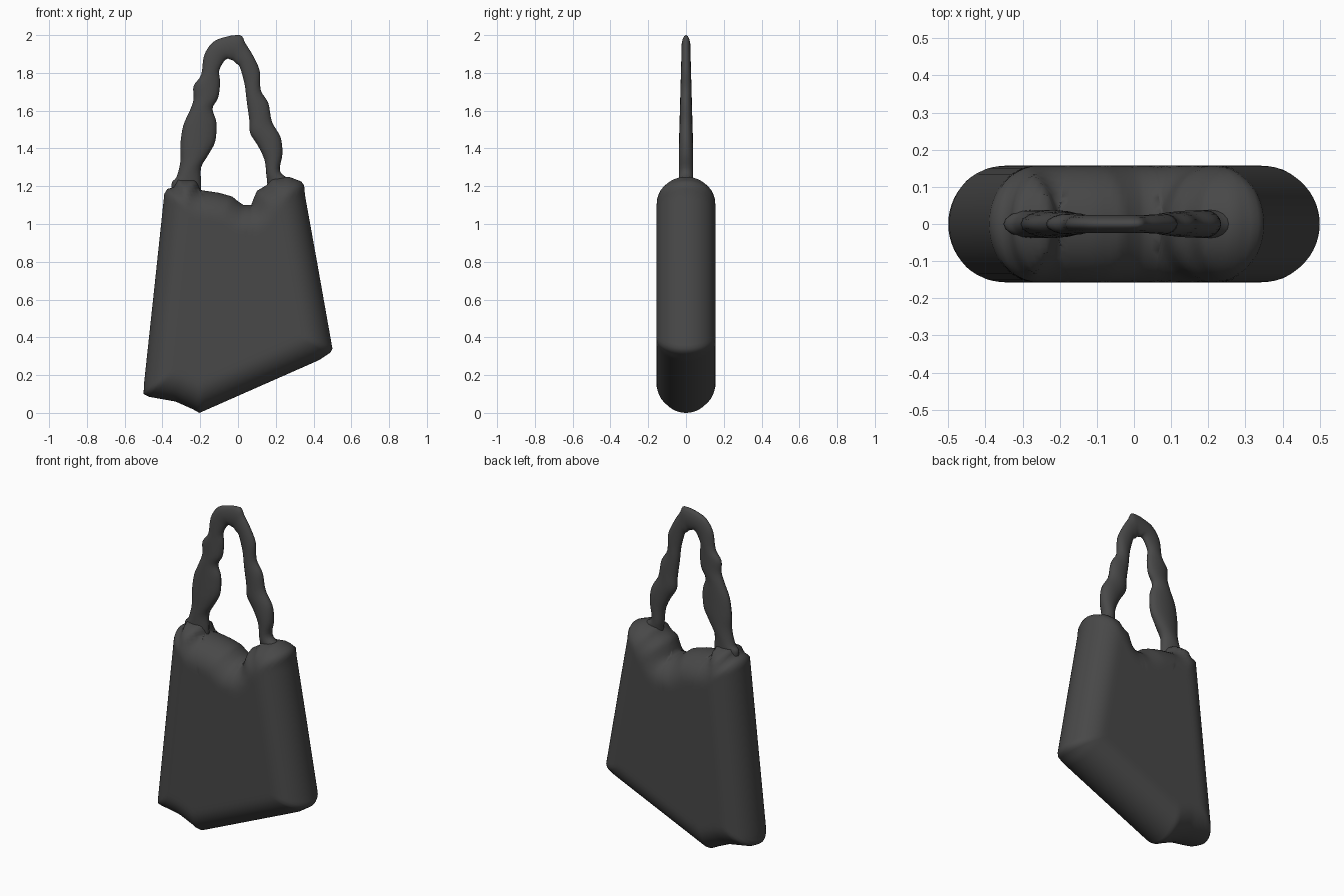
import bpy, bmesh, math
from mathutils import Vector
from mathutils.geometry import intersect_point_line

if "Cube" in bpy.data.objects:
    bpy.data.objects.remove(bpy.data.objects["Cube"])

charcoal = bpy.data.materials.new("charcoal fabric")
charcoal.diffuse_color = (0.065, 0.065, 0.065, 1)
charcoal.use_nodes = True
charcoal.node_tree.nodes["Principled BSDF"].inputs["Base Color"].default_value = charcoal.diffuse_color


def finish(bm, name):
    bmesh.ops.recalc_face_normals(bm, faces=bm.faces)
    mesh = bpy.data.meshes.new(name)
    bm.to_mesh(mesh)
    bm.free()
    mesh.materials.append(charcoal)
    mesh.polygons.foreach_set("use_smooth", [True] * len(mesh.polygons))
    ob = bpy.data.objects.new(name, mesh)
    bpy.context.collection.objects.link(ob)
    return ob


def bridge(bm, a, b):
    n = len(a)
    for i in range(n):
        j = (i + 1) % n
        bm.faces.new((a[i], a[j], b[j], b[i]))


def spline(pts, steps):
    """Catmull-Rom through tuples of any length."""
    out = []
    for i in range(len(pts) - 1):
        p0, p1 = pts[max(i - 1, 0)], pts[i]
        p2, p3 = pts[i + 1], pts[min(i + 2, len(pts) - 1)]
        for s in range(steps):
            t = s / steps
            out.append([0.5 * (2 * b + (c - a) * t + (2 * a - 5 * b + 4 * c - d) * t * t
                               + (3 * b - a - 3 * c + d) * t ** 3)
                        for a, b, c, d in zip(p0, p1, p2, p3)])
    out.append(list(pts[-1]))
    return out


# Bag body: outline (x, z) puffed up according to distance from its edge
OUTLINE = [(-0.5, 0.10), (-0.497, 0.16), (-0.44, 0.69), (-0.39, 1.16), (-0.375, 1.185),
           (-0.34, 1.195), (-0.32, 1.235), (-0.22, 1.235), (-0.20, 1.18), (-0.10, 1.165),
           (-0.03, 1.145), (0.0, 1.12), (0.03, 1.10), (0.07, 1.10), (0.085, 1.14),
           (0.10, 1.175), (0.15, 1.205), (0.18, 1.24), (0.27, 1.25), (0.335, 1.225),
           (0.35, 1.205), (0.355, 1.15), (0.42, 0.79), (0.5, 0.34), (0.49, 0.32),
           (0.43, 0.28), (0.34, 0.24), (0.0, 0.09), (-0.17, 0.015), (-0.205, 0.0),
           (-0.24, 0.02), (-0.33, 0.06), (-0.47, 0.085)]
CENTRE = Vector((-0.03, 0.62))
HALF_DEPTH, ROUNDING, RINGS = 0.157, 0.145, 22

corners = [Vector(p) for p in OUTLINE]
segments = list(zip(corners, corners[1:] + corners[:1]))
edge = []
for a, b in segments:
    n = max(1, round((b - a).length / 0.02))
    edge += [a.lerp(b, i / n) for i in range(n)]


def edge_distance(p):
    best = 9.0
    for a, b in segments:
        q, t = intersect_point_line(p, a, b)
        q = a if t < 0 else b if t > 1 else q
        best = min(best, (Vector((q[0], q[1])) - p).length)
    return best


def puff(p):
    d = min(edge_distance(p) / ROUNDING, 1)
    return HALF_DEPTH * math.sqrt(max(0, 1 - (1 - d) ** 2))


bm = bmesh.new()
rim = [bm.verts.new((p.x, 0, p.y)) for p in edge]
for side in (-1, 1):
    last = rim
    for k in range(1, RINGS):
        ring = []
        for p in edge:
            q = p.lerp(CENTRE, (k / RINGS) ** 2)
            ring.append(bm.verts.new((q.x, side * puff(q), q.y)))
        bridge(bm, last, ring)
        last = ring
    tip = bm.verts.new((CENTRE.x, side * HALF_DEPTH, CENTRE.y))
    for i in range(len(last)):
        bm.faces.new((last[i], last[(i + 1) % len(last)], tip))
finish(bm, "bag_body")

# Strap: lumpy loop, each row is outer x, z and inner x, z
STRAP = [(-0.355, 1.08, -0.20, 1.08), (-0.35, 1.17, -0.195, 1.17), (-0.35, 1.22, -0.195, 1.22),
         (-0.325, 1.25, -0.195, 1.30), (-0.305, 1.33, -0.155, 1.37), (-0.305, 1.42, -0.12, 1.44),
         (-0.29, 1.52, -0.115, 1.54), (-0.255, 1.60, -0.135, 1.61), (-0.235, 1.66, -0.105, 1.67),
         (-0.235, 1.73, -0.095, 1.75), (-0.195, 1.79, -0.10, 1.81), (-0.18, 1.89, -0.075, 1.86),
         (-0.14, 1.955, -0.055, 1.875), (-0.085, 1.985, -0.04, 1.87), (0.01, 2.0, -0.025, 1.865),
         (0.04, 1.955, -0.01, 1.85), (0.08, 1.89, 0.01, 1.83), (0.115, 1.81, 0.035, 1.74),
         (0.12, 1.71, 0.045, 1.66), (0.16, 1.64, 0.06, 1.55), (0.18, 1.54, 0.065, 1.48),
         (0.225, 1.46, 0.105, 1.415), (0.235, 1.37, 0.14, 1.34), (0.222, 1.28, 0.15, 1.26),
         (0.275, 1.23, 0.155, 1.21), (0.28, 1.17, 0.15, 1.17), (0.27, 1.08, 0.15, 1.08)]
bm = bmesh.new()
SIDES, last = 16, None
for ox, oz, ix, iz in spline(STRAP, 4):
    outer, inner = Vector((ox, 0, min(oz, 2.0))), Vector((ix, 0, iz))
    mid, half = (outer + inner) / 2, (outer - inner) / 2
    depth = 0.038 - 0.014 * max(0, min(1, (mid.z - 1.4) / 0.5))
    ring = []
    for i in range(SIDES):
        a = math.tau * i / SIDES
        ring.append(bm.verts.new(mid + half * math.cos(a) + Vector((0, depth * math.sin(a), 0))))
    if last:
        bridge(bm, last, ring)
    else:
        bm.faces.new(ring)
    last = ring
bm.faces.new(last)
finish(bm, "strap")
